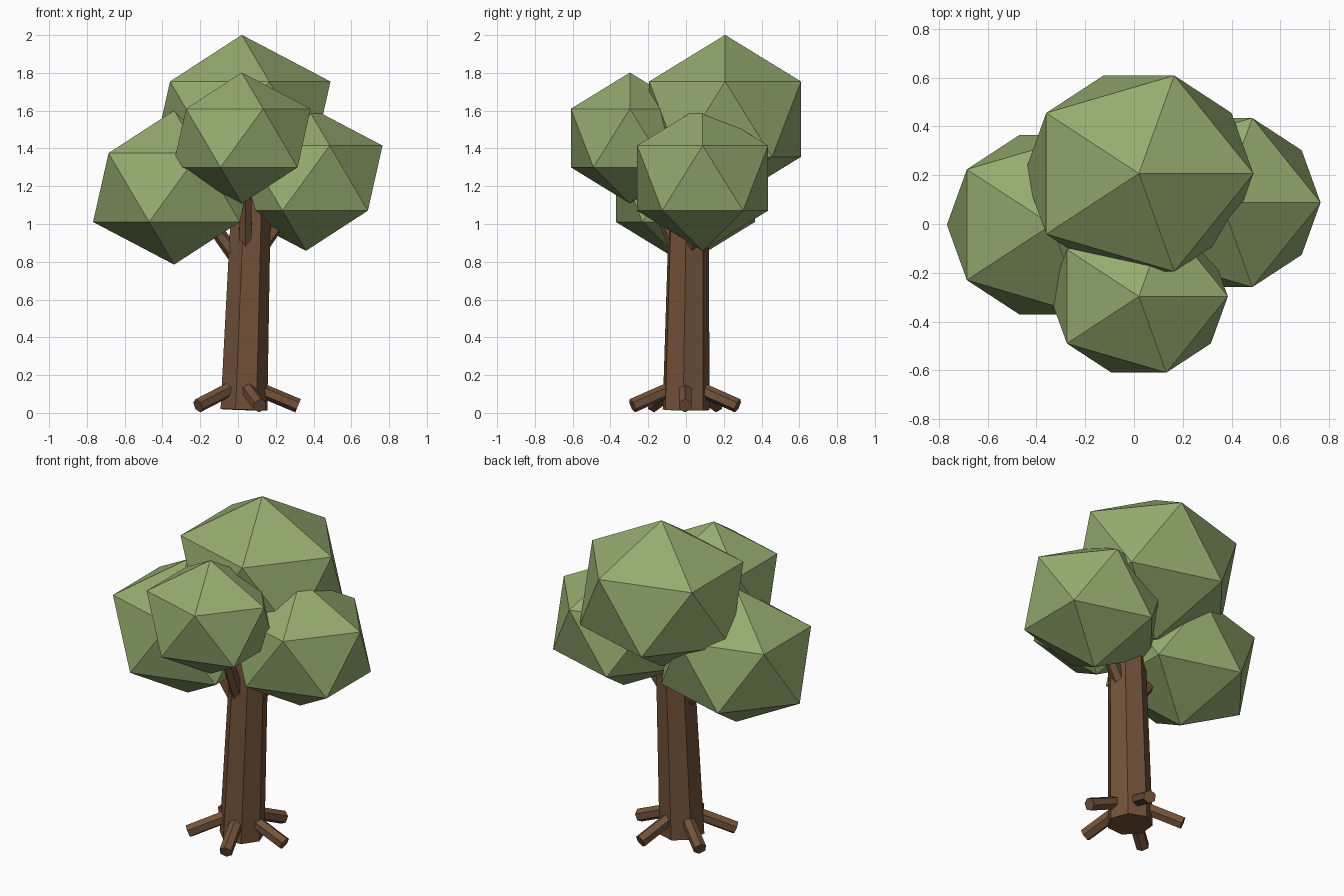
import bpy, math
from mathutils import Vector

if "Cube" in bpy.data.objects:
    bpy.data.objects.remove(bpy.data.objects["Cube"])


def material(name, rgb):
    m = bpy.data.materials.new(name)
    m.diffuse_color = (*rgb, 1)
    m.use_nodes = True
    m.node_tree.nodes["Principled BSDF"].inputs["Base Color"].default_value = m.diffuse_color
    return m


bark = material("bark brown", (0.17, 0.085, 0.042))
leaf = material("leaf green", (0.30, 0.41, 0.16))


def limb(name, start, end, r1, r2, sides, phase=0.0):
    """Faceted, tapered cylinder between two points."""
    a, b = Vector(start), Vector(end)
    d = b - a
    bpy.ops.mesh.primitive_cone_add(vertices=sides, radius1=r1, radius2=r2, depth=d.length)
    o = bpy.context.object
    o.name = name
    turn = d.to_track_quat('Z', 'Y') if abs(d.z) < 0.9 * d.length \
        else Vector((0, 0, 1)).rotation_difference(d)
    o.rotation_mode = 'QUATERNION'
    o.rotation_quaternion = turn @ Vector((1, 0, 0)).rotation_difference(
        Vector((math.cos(phase), math.sin(phase), 0)))
    o.location = (a + b) / 2
    o.data.materials.append(bark)
    return o


# Leaning seven-sided trunk
limb("trunk", (0.028, -0.002, 0.016), (0.071, 0.015, 1.25), 0.128, 0.105, 7, math.radians(7))

# Five roots sloping down and out around the base
for i in range(5):
    a = math.radians(72 * i)
    c, s = math.cos(a), math.sin(a)
    limb(f"root_{i + 1}", (0.025 + 0.03 * c, -0.005 + 0.03 * s, 0.148),
         (0.025 + 0.293 * c, -0.005 + 0.293 * s, 0.038), 0.038, 0.038, 6)

# Branches reaching into the leaf clumps
limb("left_branch", (0.03, 0.0, 0.77), (-0.25, 0.0, 1.15), 0.042, 0.03, 6)
limb("right_branch", (0.08, 0.02, 0.82), (0.32, 0.06, 1.15), 0.042, 0.03, 6)
limb("front_branch", (0.04, -0.03, 0.83), (0.04, -0.24, 1.33), 0.042, 0.03, 6)
limb("top_branch", (0.07, 0.015, 1.15), (0.04, 0.18, 1.5), 0.07, 0.04, 6)

# Faceted leaf clumps: centre and size, all with the same proportions
for name, centre, size in (
        ("top_leaves", (0.020, 0.207, 1.555), 0.525),
        ("front_leaves", (0.020, -0.297, 1.455), 0.408),
        ("right_leaves", (0.360, 0.088, 1.243), 0.453),
        ("left_leaves", (-0.338, -0.003, 1.193), 0.480)):
    bpy.ops.mesh.primitive_ico_sphere_add(subdivisions=1, radius=size, location=centre)
    o = bpy.context.object
    o.name = name
    o.scale = (1, 0.9, 0.85)
    o.data.materials.append(leaf)
